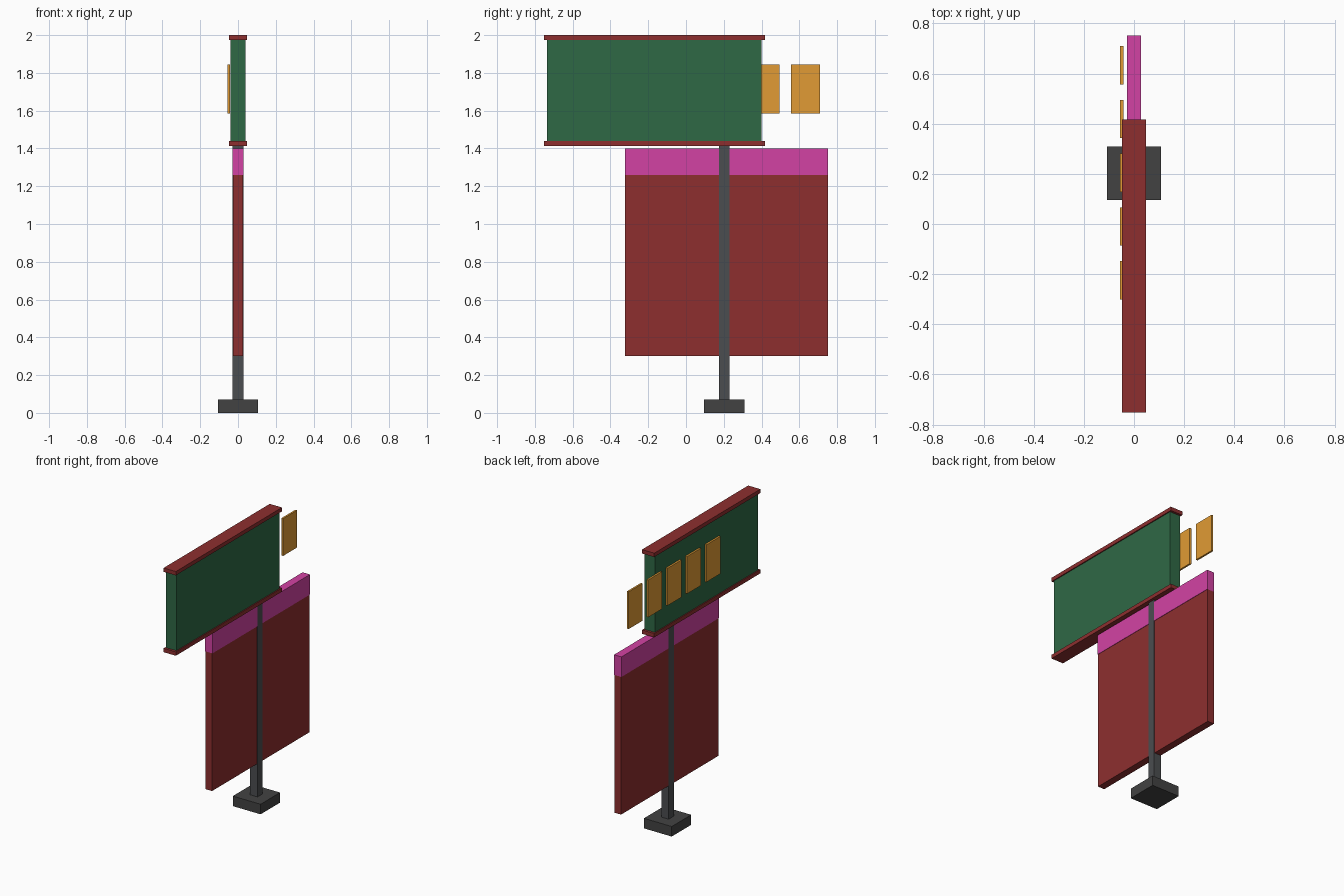
import bpy

if "Cube" in bpy.data.objects:
    bpy.data.objects.remove(bpy.data.objects["Cube"])


def material(name, rgb):
    m = bpy.data.materials.new(name)
    m.diffuse_color = (*rgb, 1)
    m.use_nodes = True
    m.node_tree.nodes["Principled BSDF"].inputs["Base Color"].default_value = m.diffuse_color
    return m


RED = material("dark_red", (0.27, 0.028, 0.028))
GREEN = material("green", (0.028, 0.14, 0.06))
PINK = material("pink", (0.65, 0.055, 0.37))
AMBER = material("amber", (0.75, 0.33, 0.035))
STEEL = material("steel", (0.07, 0.075, 0.08))
DARK = material("dark_grey", (0.055, 0.055, 0.055))


def box(name, x, y, z, mat):
    """Box from (min, max) ranges on each axis."""
    ranges = (x, y, z)
    bpy.ops.mesh.primitive_cube_add(size=1, location=[(a + b) / 2 for a, b in ranges])
    ob = bpy.context.object
    ob.name = name
    ob.scale = [b - a for a, b in ranges]
    bpy.ops.object.transform_apply(location=False, rotation=False, scale=True)
    ob.data.materials.append(mat)
    return ob


def sym(half):
    return (-half, half)


# Foot and pole
POLE_Y = 0.203
box("base", sym(0.107), (POLE_Y - 0.107, POLE_Y + 0.107), (0, 0.07), DARK)
box("pole", sym(0.0285), (POLE_Y - 0.0285, POLE_Y + 0.0285), (0.07, 1.413), STEEL)

# Lower panel with its header strip
box("lower_panel", sym(0.0255), (-0.322, 0.752), (0.30, 1.26), RED)
box("header_strip", sym(0.0283), (-0.322, 0.752), (1.26, 1.40), PINK)

# Upper sign box with top and bottom rails
box("sign_box", sym(0.04), (-0.735, 0.401), (1.44, 1.973), GREEN)
for name, z in (("bottom_rail", 1.413), ("top_rail", 1.973)):
    box(name, sym(0.047), (-0.752, 0.417), (z, z + 0.027), RED)

# Row of raised tiles on the left face, the last running past the sign
for i in range(5):
    y = -0.301 + i * 0.2145
    box(f"tile_{i + 1}", (-0.055, -0.042), (y, y + 0.153), (1.585, 1.845), AMBER)
